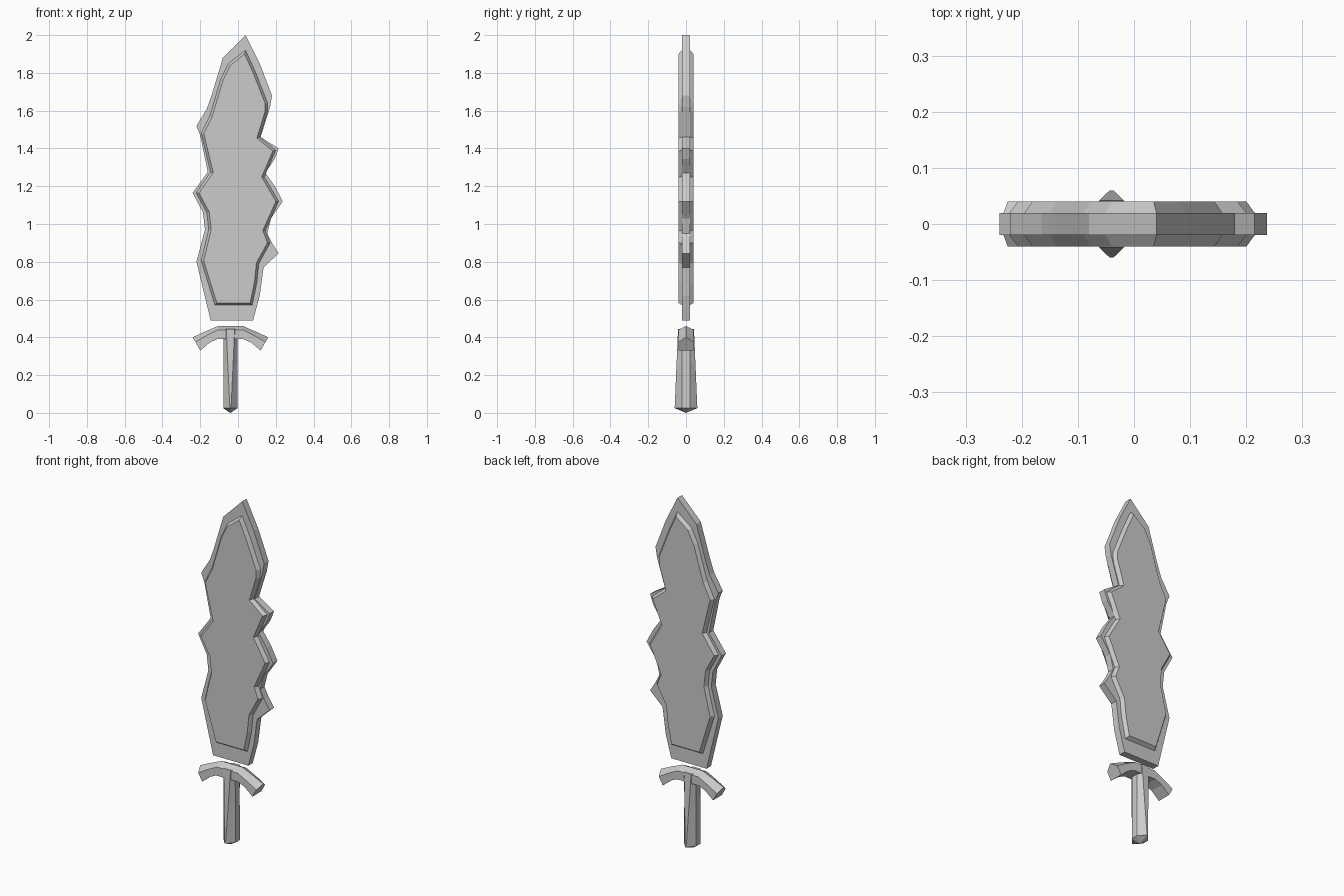
import bpy, bmesh

if "Cube" in bpy.data.objects:
    bpy.data.objects.remove(bpy.data.objects["Cube"])

CX = -0.04  # grip and guard sit slightly left of the blade centre


def finish(name, bm):
    bmesh.ops.recalc_face_normals(bm, faces=bm.faces)
    me = bpy.data.meshes.new(name)
    bm.to_mesh(me)
    bm.free()
    ob = bpy.data.objects.new(name, me)
    bpy.context.collection.objects.link(ob)
    return ob


def loft(name, rings, apex=None):
    """Skin closed rings; cap both ends, the first optionally with a point."""
    bm = bmesh.new()
    vs = [[bm.verts.new(p) for p in r] for r in rings]
    n = len(vs[0])
    for a, b in zip(vs, vs[1:]):
        for i in range(n):
            j = (i + 1) % n
            bm.faces.new((a[i], a[j], b[j], b[i]))
    if apex:
        tip = bm.verts.new(apex)
        for i in range(n):
            bm.faces.new((tip, vs[0][(i + 1) % n], vs[0][i]))
    else:
        bm.faces.new(vs[0])
    bm.faces.new(vs[-1])
    return finish(name, bm)


# Blade rim: jagged slab
rim = [(.04, 2), (.115, 1.85), (.18, 1.68), (.17, 1.62), (.12, 1.46),
       (.215, 1.40), (.195, 1.345), (.145, 1.27), (.195, 1.2), (.237, 1.12),
       (.175, 1.03), (.155, .95), (.18, .90), (.215, .845), (.135, .77),
       (.115, .62), (.08, .49), (-.145, .49), (-.22, .80), (-.175, .97),
       (-.185, 1.06), (-.24, 1.165), (-.16, 1.275), (-.2, 1.47), (-.22, 1.52),
       (-.165, 1.61), (-.14, 1.68), (-.08, 1.88)]
loft("blade_rim", [[(x, y, z) for x, z in rim] for y in (-.02, .02)])

# Raised blade faces: inset plate on the front, mirrored to the back
plate = [(.04, 1.92), (.09, 1.81), (.157, 1.64), (.155, 1.59), (.115, 1.46),
         (.2, 1.39), (.14, 1.25), (.215, 1.12), (.145, .965), (.17, .9),
         (.11, .79), (.1, .69), (.075, .57), (-.122, .57), (-.195, .805),
         (-.155, .97), (-.165, 1.06), (-.222, 1.165), (-.145, 1.275),
         (-.195, 1.48), (-.15, 1.57), (-.09, 1.77), (-.05, 1.85)]
bm = bmesh.new()
face = bm.faces.new([bm.verts.new((x, -.02, z)) for x, z in plate])
face.normal_update()
if face.normal.y > 0:
    face.normal_flip()
bmesh.ops.inset_individual(bm, faces=[face], thickness=.013, depth=0,
                           use_even_offset=True)
for v in face.verts:
    v.co.y = -.04
me = bpy.data.meshes.new("blade_face")
bm.to_mesh(me)
bm.free()
ob = bpy.data.objects.new("blade_face", me)
bpy.context.collection.objects.link(ob)
mod = ob.modifiers.new("mirror", 'MIRROR')
mod.use_axis = (False, True, False)

# Guard: drooping bar, roof-shaped section (ridge, shoulder, underside)
half = [((.065, .46), (.065, .44), (.07, .39)),
        ((.14, .428), (.125, .41), (.11, .372)),
        ((.2, .40), (.185, .375), (.16, .33))]
rings = []
for s, stations in ((-1, half[::-1]), (1, half)):
    for ridge, shoulder, under in stations:
        pts = [(ridge, 0), (shoulder, -.04), (under, -.04),
               (under, .04), (shoulder, .04)]
        rings.append([(CX + s * p[0], y, p[1]) for p, y in pts])
loft("guard", rings)


# Grip: ridged at the pommel, flattening to a slim octagon at the guard
def grip_ring(z, wide, side, narrow, deep):
    q = [(wide, -side), (wide, side), (narrow, deep), (-narrow, deep),
         (-wide, side), (-wide, -side), (-narrow, -deep), (narrow, -deep)]
    return [(CX + x, y, z) for x, y in q]


loft("grip", [grip_ring(.025, .038, .02, .003, .06),
              grip_ring(.26, .037, .02, .014, .05),
              grip_ring(.445, .036, .02, .022, .042)], apex=(CX, 0, 0))
